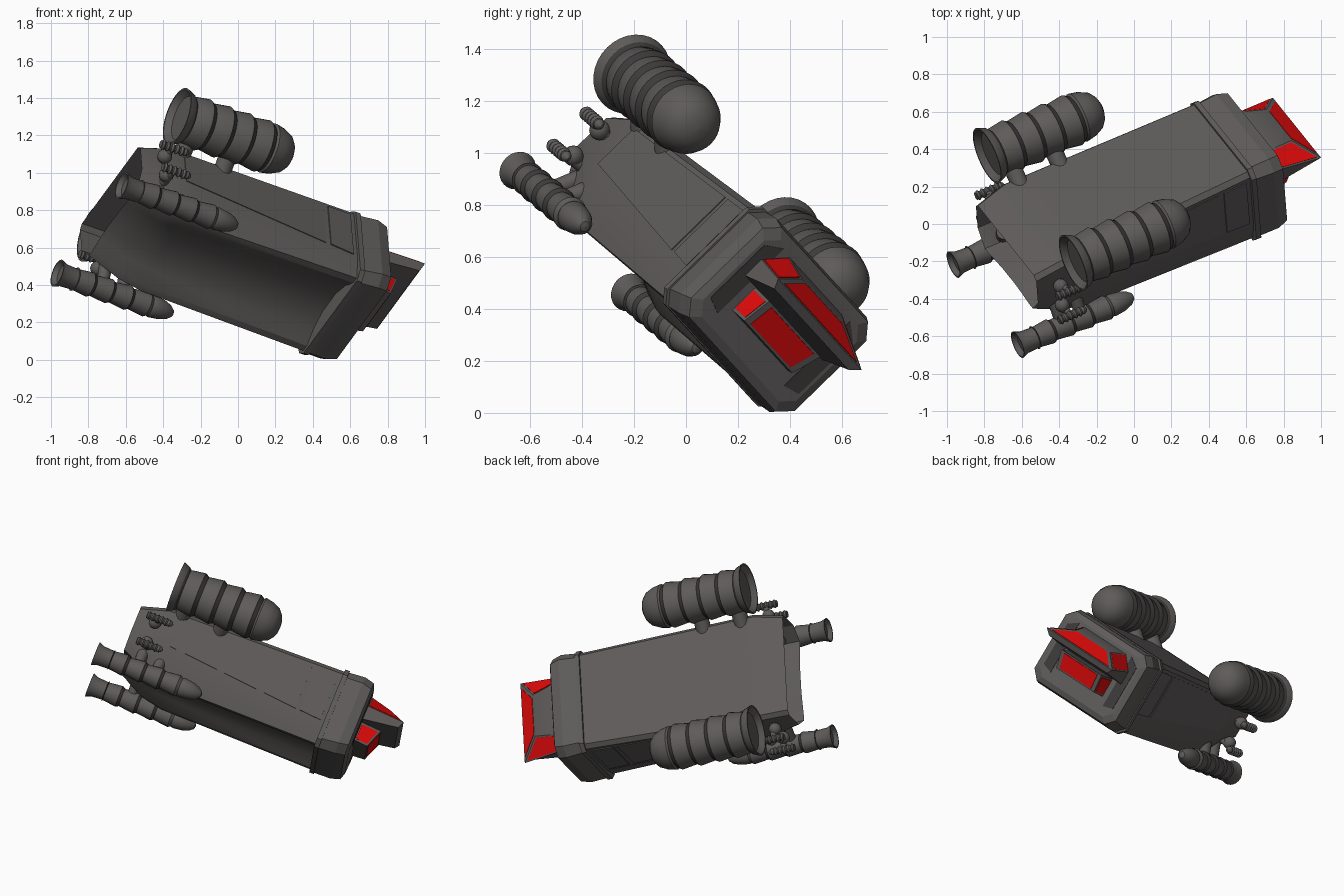
import bpy, bmesh, math
from mathutils import Vector, Matrix

if "Cube" in bpy.data.objects:
    bpy.data.objects.remove(bpy.data.objects["Cube"])

# Ship frame: X right, Y forward, Z up, then tilted into place
fwd = Vector((0.877, 0.369, -0.307)).normalized()
right = Vector((0.481, -0.592, 0.647))
right = (right - fwd * right.dot(fwd)).normalized()
up = right.cross(fwd)
TILT = Matrix((right, fwd, up)).transposed().to_4x4()
TILT.translation = right * 0.33


def material(name, rgb):
    m = bpy.data.materials.new(name)
    m.diffuse_color = (*rgb, 1)
    m.use_nodes = True
    m.node_tree.nodes["Principled BSDF"].inputs["Base Color"].default_value = m.diffuse_color
    return m


GREY = material("hull_grey", (0.112, 0.105, 0.102))
DARK = material("dark_grey", (0.045, 0.042, 0.041))
RED = material("window_red", (0.75, 0.003, 0.003))


def finish(name, bm, rule=None, angle=32):
    """Store the bmesh as an object; rule(face) gives the material index."""
    bmesh.ops.recalc_face_normals(bm, faces=bm.faces)
    for f in bm.faces:
        f.smooth = True
        if rule:
            f.material_index = rule(f)
    bm.transform(TILT)
    me = bpy.data.meshes.new(name)
    bm.to_mesh(me)
    bm.free()
    me.set_sharp_from_angle(angle=math.radians(angle))
    for m in (GREY, DARK, RED):
        me.materials.append(m)
    ob = bpy.data.objects.new(name, me)
    bpy.context.collection.objects.link(ob)
    return ob


def loft(bm, rings):
    """Skin closed rings of equal length and cap both ends; returns caps."""
    rows = [[bm.verts.new(p) for p in r] for r in rings]
    n = len(rows[0])
    for r0, r1 in zip(rows, rows[1:]):
        for i in range(n):
            j = (i + 1) % n
            bm.faces.new((r0[i], r0[j], r1[j], r1[i]))
    return bm.faces.new(rows[0]), bm.faces.new(rows[-1])


def octagon(y, hw, z0, z1, ch):
    half = [(hw - ch, z1), (hw, z1 - ch), (hw, z0 + ch), (hw - ch, z0)]
    return [(x, y, z) for x, z in half] + [(-x, y, z) for x, z in half[::-1]]


def hull_ring(y, hw, z1, side, rail, z0, arch):
    """Body section: side walls, chamfer down to two rails, scooped belly."""
    half = [(hw - 0.025, z1), (hw, z1 - 0.025), (hw, side), (rail, z0),
            (rail - 0.04, z0), (rail - 0.12, z0 + arch * 0.6), (rail * 0.25, z0 + arch)]
    return [(x, y, z) for x, z in half] + [(-x, y, z) for x, z in half[::-1]]


def lathe(name, centre, profile, seg=24, rule=None):
    """Turn (y, radius) pairs around the forward axis."""
    bm = bmesh.new()
    cx, cy, cz = centre
    loft(bm, [[(cx + max(r, .001) * math.cos(2 * math.pi * i / seg), cy + y,
                cz + max(r, .001) * math.sin(2 * math.pi * i / seg))
               for i in range(seg)] for y, r in profile])
    return finish(name, bm, rule)


def rod(name, p, q, r0, r1=None, seg=16):
    bm = bmesh.new()
    p, q = Vector(p), Vector(q)
    d = q - p
    mat = Matrix.Translation((p + q) / 2) @ d.to_track_quat('Z', 'Y').to_matrix().to_4x4()
    bmesh.ops.create_cone(bm, cap_ends=True, segments=seg, radius1=r0,
                          radius2=r1 or r0, depth=d.length, matrix=mat)
    return finish(name, bm)


def ball(name, p, r):
    bm = bmesh.new()
    bmesh.ops.create_uvsphere(bm, u_segments=14, v_segments=8, radius=r,
                              matrix=Matrix.Translation(p))
    return finish(name, bm)


def plate(name, quad, mat, thick=0.006):
    """Thin panel standing just proud of a surface."""
    bm = bmesh.new()
    q = [Vector(p) for p in quad]
    n = (q[1] - q[0]).cross(q[2] - q[0]).normalized() * thick
    loft(bm, [[p - n * 0.5 for p in q], [p + n * 0.5 for p in q]])
    return finish(name, bm, lambda f: mat)


def shrink(quad, t):
    c = sum((Vector(p) for p in quad), Vector()) / len(quad)
    return [Vector(p).lerp(c, t) for p in quad]


# Main body with a bevelled, recessed stern
bm = bmesh.new()
stern, _ = loft(bm, [hull_ring(-0.92, 0.338, 0.625, 0.44, 0.27, 0.34, 0.02),
                     hull_ring(-0.74, 0.36, 0.675, 0.41, 0.28, 0.25, 0.05),
                     hull_ring(-0.60, 0.356, 0.68, 0.40, 0.285, 0.222, 0.08),
                     hull_ring(0.42, 0.325, 0.712, 0.33, 0.30, 0.215, 0.09)])
bmesh.ops.inset_region(bm, faces=[stern], thickness=0.018)
res = bmesh.ops.extrude_discrete_faces(bm, faces=[stern])
bmesh.ops.translate(bm, verts=res['faces'][0].verts[:], vec=(0, 0.15, 0))
finish("hull", bm)

# Collar and armoured nose block
bm = bmesh.new()
loft(bm, [octagon(0.395, 0.345, 0.195, 0.727, 0.045), octagon(0.425, 0.345, 0.195, 0.727, 0.045)])
finish("collar", bm)
bm = bmesh.new()
loft(bm, [octagon(0.425, 0.338, 0.20, 0.72, 0.05), octagon(0.53, 0.348, 0.205, 0.728, 0.055),
          octagon(0.59, 0.335, 0.22, 0.715, 0.055), octagon(0.605, 0.30, 0.255, 0.68, 0.05)])
finish("nose", bm, angle=15)

# Canopy: hipped wedge with a grey roof and red sloping windows
base = [(-0.25, 0.60, 0.485), (0.25, 0.60, 0.485), (0.25, 0.60, 0.575), (-0.25, 0.60, 0.575)]
tip = [(-0.24, 0.83, 0.52), (0.24, 0.83, 0.52), (0.27, 0.85, 0.555), (-0.27, 0.85, 0.555)]
bm = bmesh.new()
loft(bm, [base, tip])
finish("canopy_base", bm)
lower = [(-0.25, 0.60, 0.575), (0.25, 0.60, 0.575), (0.27, 0.85, 0.555), (-0.27, 0.85, 0.555)]
roof = [(-0.17, 0.60, 0.66), (0.17, 0.60, 0.66), (0.14, 0.745, 0.63), (-0.14, 0.745, 0.63)]
bm = bmesh.new()
loft(bm, [lower, roof])
finish("canopy_roof", bm)
for i, name in ((1, "canopy_side_window_right"), (2, "canopy_front_window"), (3, "canopy_side_window_left")):
    j = (i + 1) % 4
    plate(name, shrink([lower[i], lower[j], roof[j], roof[i]], 0.14), 2)

# Chin gunner window box
cb = [(-0.18, 0.60, 0.36), (0.18, 0.60, 0.36), (0.18, 0.60, 0.485), (-0.18, 0.60, 0.485)]
cf = [(-0.155, 0.69, 0.36), (0.155, 0.69, 0.36), (0.165, 0.735, 0.48), (-0.165, 0.735, 0.48)]
bm = bmesh.new()
loft(bm, [cb, cf])
finish("chin_box", bm)
plate("chin_front_window", shrink(cf, 0.17), 2)

# Engine and gun outlines: flared nozzle, ribs, rounded tip
PODS = [(-0.31, 0.0), (-0.31, 0.122), (-0.342, 0.150), (-0.342, 0.160), (-0.30, 0.143), (-0.285, 0.128)]
SMALL = [(-0.33, 0.0), (-0.33, 0.05), (-0.355, 0.068), (-0.355, 0.076), (-0.32, 0.062),
         (-0.25, 0.058), (-0.25, 0.066)]
for k in range(4):
    t = -0.285 + 0.122 * k
    PODS += [(t + 0.004, 0.131), (t + 0.092, 0.144), (t + 0.118, 0.128)]
    t = -0.25 + 0.115 * k
    SMALL += [(t + 0.005, 0.058), (t + 0.092, 0.068), (t + 0.11, 0.057)]
PODS += [(0.21, 0.138), (0.26, 0.128), (0.31, 0.105), (0.335, 0.075), (0.35, 0.04), (0.354, 0.0)]
SMALL += [(0.22, 0.062), (0.28, 0.054), (0.32, 0.040), (0.345, 0.02), (0.35, 0.0)]
GUN = [(-0.085, 0.0), (-0.085, 0.022)]
for k in range(5):
    t = -0.085 + 0.028 * k
    GUN += [(t + 0.004, 0.02), (t + 0.014, 0.028), (t + 0.024, 0.02)]
GUN += [(0.065, 0.022), (0.08, 0.014), (0.088, 0.0)]


def step_rule(front_y):
    """Dark on the forward-facing steps between the ribs."""
    return lambda f: int(f.normal.y > 0.4 and f.calc_center_median().y < front_y)


for sx, side in ((1, "right"), (-1, "left")):
    # Large upper engine on two pylons
    e = (sx * 0.482, -0.42, 0.777)
    lathe("main_engine_" + side, e, PODS, 32, step_rule(-0.21))
    for y in (-0.66, -0.41):
        rod("main_pylon_" + side, (sx * 0.30, y, 0.635), (e[0], y, e[2]), 0.048)
    # Small lower engine
    e = (sx * 0.361, -0.715, 0.222)
    lathe("lower_engine_" + side, e, SMALL, 24, step_rule(-0.52))
    for y in (-0.80, -0.68):
        rod("lower_pylon_" + side, (sx * 0.27, y, 0.40), (e[0], y, e[2]), 0.04, 0.03)
    # Ribbed side guns on ball mounts
    for z in (0.55, 0.373):
        lathe("side_gun_" + side, (sx * 0.453, -0.775, z), GUN, 14)
        zi = 0.47 + (z - 0.46) * 0.8
        rod("gun_arm_" + side, (sx * 0.31, -0.79, zi), (sx * 0.453, -0.79, z), 0.026, 0.016, 12)
        ball("gun_ball_" + side, (sx * 0.385, -0.80, zi), 0.04)
    # Side armour panel and forward hatch
    plate("side_panel_" + side, [(sx * 0.359, -0.66, 0.44), (sx * 0.333, 0.20, 0.37),
                                 (sx * 0.333, 0.20, 0.66), (sx * 0.359, -0.66, 0.635)], 0)
    plate("side_hatch_" + side, [(sx * 0.333, 0.23, 0.37), (sx * 0.328, 0.37, 0.36),
                                 (sx * 0.328, 0.37, 0.665), (sx * 0.333, 0.23, 0.66)], 0, 0.009)
    # Dark cheek panels on the nose and red chin side window
    plate("nose_cheek_" + side, [(sx * 0.285, 0.606, 0.33), (sx * 0.285, 0.606, 0.62),
                                 (sx * 0.215, 0.606, 0.665), (sx * 0.215, 0.606, 0.31)], 1, 0.004)
    x = 1 if sx > 0 else 0
    k = 2 if sx > 0 else 3
    plate("chin_side_window_" + side, shrink([cb[x], cf[x], cf[k], cb[k]], 0.2), 2)
